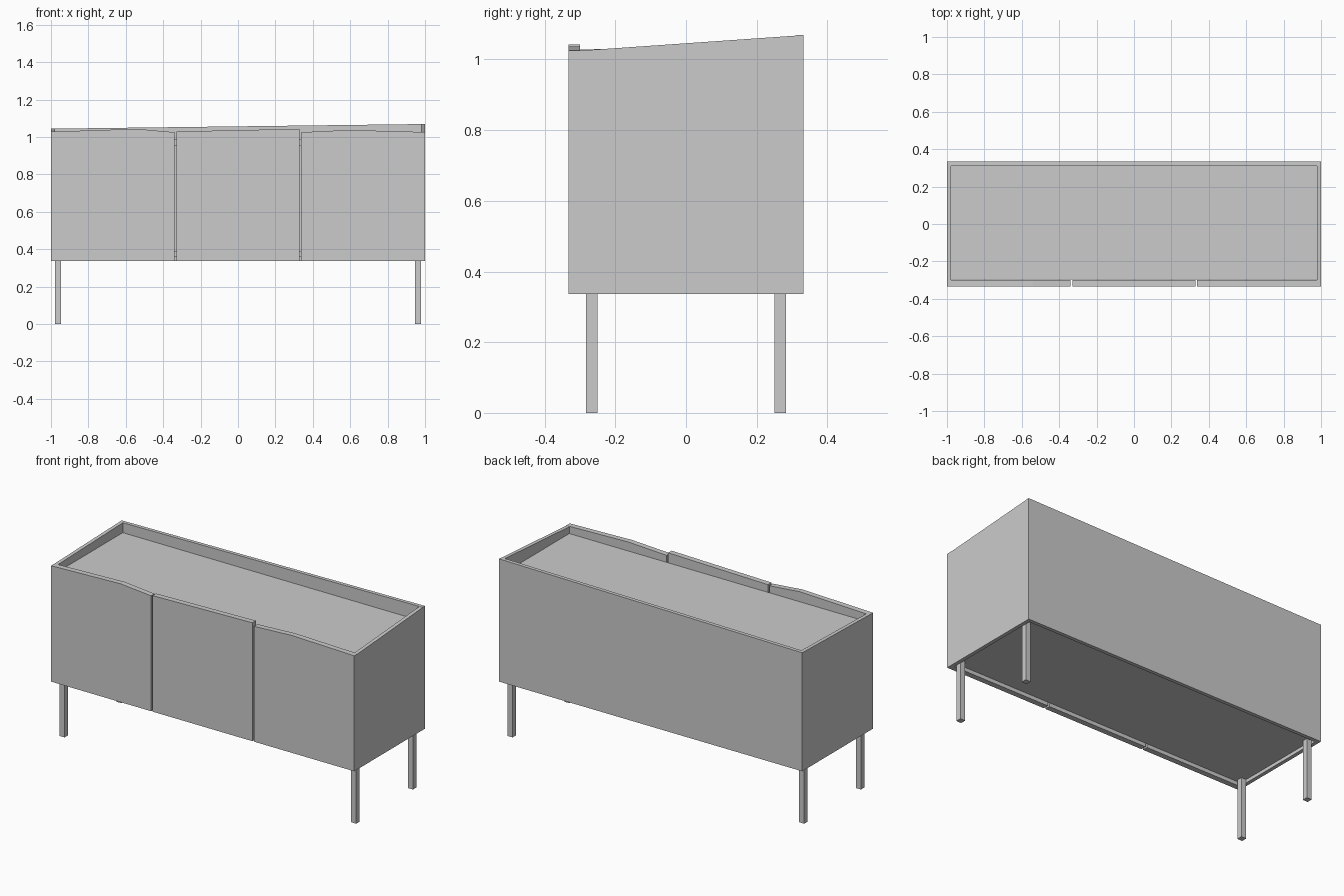
import bpy

if "Cube" in bpy.data.objects:
    bpy.data.objects.remove(bpy.data.objects["Cube"])


def prism(name, profile, axis, a, b):
    """Extrude a convex 2D outline (u, z) between a and b along x or y."""
    def place(u, z, w):
        return (u, w, z) if axis == 'y' else (w, u, z)
    n = len(profile)
    verts = [place(u, z, w) for w in (a, b) for u, z in profile]
    faces = [list(range(n)), list(range(2 * n - 1, n - 1, -1))]
    faces += [[(i + 1) % n, i, i + n, (i + 1) % n + n] for i in range(n)]
    if axis == 'x':
        faces = [f[::-1] for f in faces]
    mesh = bpy.data.meshes.new(name)
    mesh.from_pydata(verts, [], faces)
    obj = bpy.data.objects.new(name, mesh)
    bpy.context.collection.objects.link(obj)
    return obj


def panel(name, tops, axis, a, b, bottom):
    """Board with a flat bottom edge and a top edge following tops."""
    outline = [(tops[0][0], bottom), (tops[-1][0], bottom)] + tops[::-1]
    return prism(name, outline, axis, a, b)


BASE = 0.337          # underside of the cabinet
T = 0.022             # wall thickness
FRONT, BACK = -0.333, 0.333
DOOR_BACK = -0.3

# Back and side walls with sloping top edges
panel("back_panel", [(-1, 1.044), (1, 1.069)], 'y', BACK - T, BACK, BASE)
panel("right_side", [(DOOR_BACK, 1.025), (BACK - T, 1.0675)], 'x', 1 - T, 1, BASE)
panel("left_side", [(DOOR_BACK, 1.028), (BACK - T, 1.0435)], 'x', -1, -1 + T, BASE)

# Three doors with uneven top edges
doors = {
    "left_door": [(-1, 1.028), (-0.54, 1.043), (-0.34, 1.025)],
    "middle_door": [(-0.33, 1.029), (0.328, 1.043)],
    "right_door": [(0.338, 1.025), (0.59, 1.037), (1, 1.026)],
}
for name, tops in doors.items():
    panel(name, tops, 'y', FRONT, DOOR_BACK, BASE)

# Recessed top and bottom boards
inner = 1 - T
for name, z0, z1 in (("top_board", 0.955, 0.985), ("bottom_board", 0.357, 0.387)):
    panel(name, [(-inner, z1), (inner, z1)], 'y', DOOR_BACK + 0.003, BACK - T, z0)

# Four square legs reaching up to the bottom board
for sx, side in ((-1, "left"), (1, "right")):
    for sy, end in ((-1, "front"), (1, "back")):
        x, y, r = sx * 0.962, sy * 0.267, 0.0165
        panel(f"{end}_{side}_leg", [(x - r, 0.357), (x + r, 0.357)], 'y', y - r, y + r, 0)
